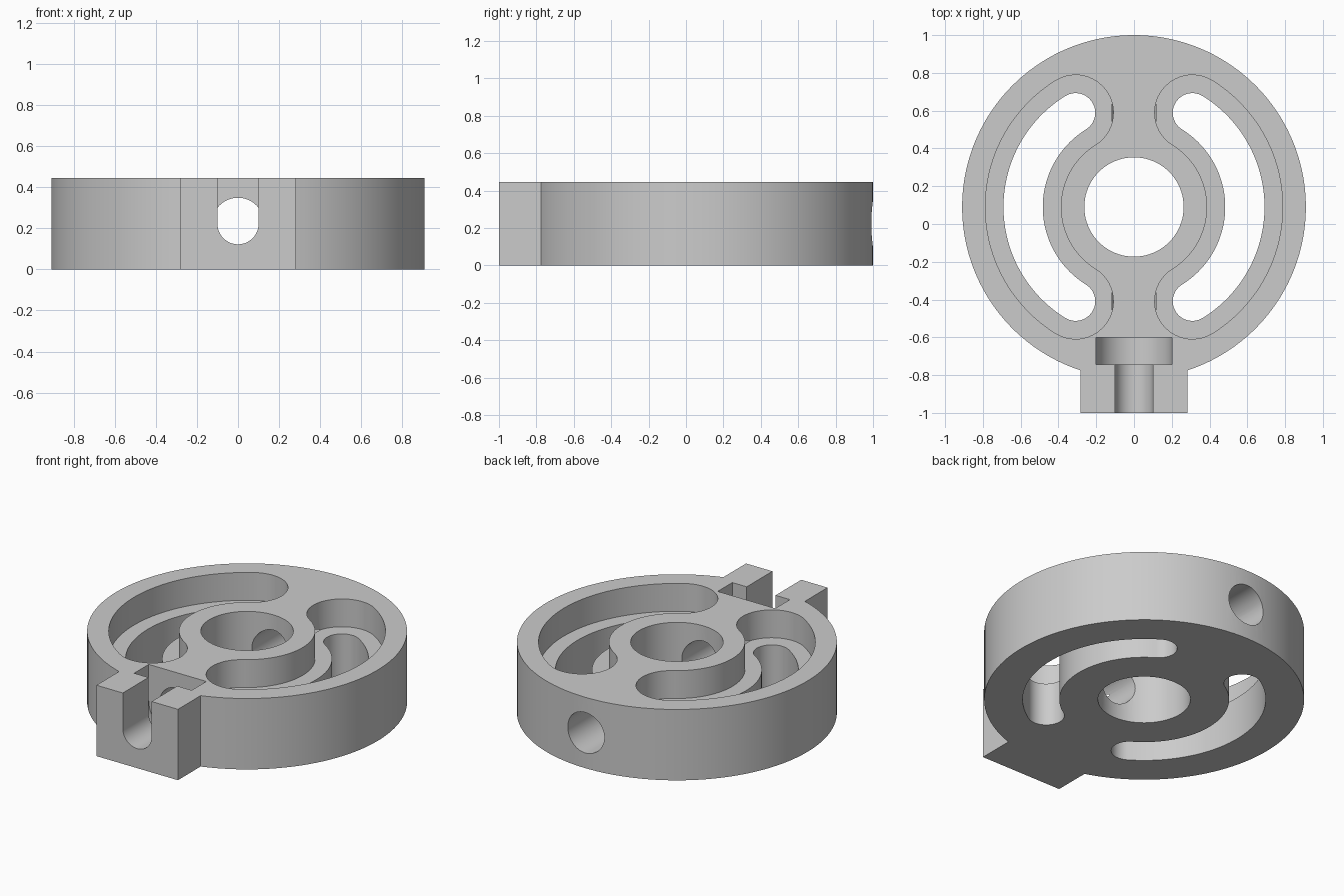
import bpy, bmesh
from math import sin, cos, asin, atan2, pi
from mathutils import Vector

cube = bpy.data.objects.get("Cube")
if cube:
    bpy.data.objects.remove(cube, do_unlink=True)

CY = 0.09         # disc centre on y
HEIGHT = 0.445
MID = HEIGHT / 2  # height of the bolt axis
OVER = 0.1        # cutter overshoot


def arc(cx, cy, r, a0, a1, n):
    """Points along an arc, both ends included."""
    return [(cx + r * cos(a0 + (a1 - a0) * i / n),
             cy + r * sin(a0 + (a1 - a0) * i / n)) for i in range(n + 1)]


def prism(name, outline, lo, hi, axis="z"):
    """Extrude a closed outline along z (outline in xy) or y (outline in xz)."""
    bm = bmesh.new()
    if axis == "z":
        verts = [bm.verts.new((u, v, lo)) for u, v in outline]
        step = Vector((0, 0, hi - lo))
    else:
        verts = [bm.verts.new((u, lo, v)) for u, v in outline]
        step = Vector((0, hi - lo, 0))
    face = bm.faces.new(verts)
    out = bmesh.ops.extrude_face_region(bm, geom=[face], use_keep_orig=True)
    moved = [g for g in out["geom"] if isinstance(g, bmesh.types.BMVert)]
    bmesh.ops.translate(bm, vec=step, verts=moved)
    bmesh.ops.recalc_face_normals(bm, faces=bm.faces[:])
    mesh = bpy.data.meshes.new(name)
    bm.to_mesh(mesh)
    bm.free()
    obj = bpy.data.objects.new(name, mesh)
    bpy.context.collection.objects.link(obj)
    return obj


def circle(cx, cy, r, n):
    return arc(cx, cy, r, 0, 2 * pi, n)[:-1]


def arc_slot(side, r, half, end):
    """Outline of a curved slot with round ends, on the +x or -x side."""
    ex, ey = r * cos(end), r * sin(end)
    pts = arc(0, CY, r + half, -end, end, 64)
    pts += arc(ex, CY + ey, half, end, end + pi, 24)[1:]
    pts += arc(0, CY, r - half, end, -end, 64)[1:]
    pts += arc(ex, CY - ey, half, pi - end, 2 * pi - end, 24)[1:-1]
    return [(side * x, y) for x, y in pts]


def u_shape(half):
    """Round-bottomed channel, open at the top."""
    return arc(0, MID, half, pi, 2 * pi, 32) + [(half, HEIGHT + OVER), (-half, HEIGHT + OVER)]


# Disc with square lug at the front
RADIUS, LUG = 0.91, 0.283
gap = asin(LUG / RADIUS)
outline = arc(0, CY, RADIUS, -pi / 2 + gap, 1.5 * pi - gap, 128)
outline += [(-LUG, -1), (LUG, -1)]
body = prism("slotted_disc_with_lug", outline, 0, HEIGHT)

# Centre bore, stepped curved slots, bolt channel, bolt head pocket and cross hole
end = atan2(0.5, 0.31)
cutters = [prism("bore_cutter", circle(0, CY, 0.263, 80), -OVER, HEIGHT + OVER)]
for side, label in ((1, "left"), (-1, "right")):
    cutters.append(prism(label + "_recess_cutter", arc_slot(side, 0.587, 0.2, end), 0.27, HEIGHT + OVER))
    cutters.append(prism(label + "_slot_cutter", arc_slot(side, 0.587, 0.104, end), -OVER, HEIGHT + OVER))
cutters.append(prism("head_pocket_cutter", u_shape(0.2), -0.745, -0.6, "y"))
cutters.append(prism("bolt_channel_cutter", u_shape(0.1), -1 - OVER, -0.7, "y"))
cutters.append(prism("cross_hole_cutter", circle(0, MID, 0.127, 48), -0.65, 1 + OVER, "y"))

bpy.ops.object.select_all(action="DESELECT")
body.select_set(True)
bpy.context.view_layer.objects.active = body
for cutter in cutters:
    cutter.hide_render = True
    mod = body.modifiers.new(cutter.name, "BOOLEAN")
    mod.operation = "DIFFERENCE"
    mod.solver = "EXACT"
    mod.object = cutter
    bpy.ops.object.modifier_apply(modifier=mod.name)
    bpy.data.objects.remove(cutter, do_unlink=True)

# Plain grey finish
grey = bpy.data.materials.new("light_grey")
grey.use_nodes = True
colour = (0.6, 0.6, 0.6, 1)
grey.diffuse_color = colour
grey.node_tree.nodes["Principled BSDF"].inputs["Base Color"].default_value = colour
body.data.materials.clear()
body.data.materials.append(grey)
bpy.ops.object.shade_smooth_by_angle(angle=pi / 6)
